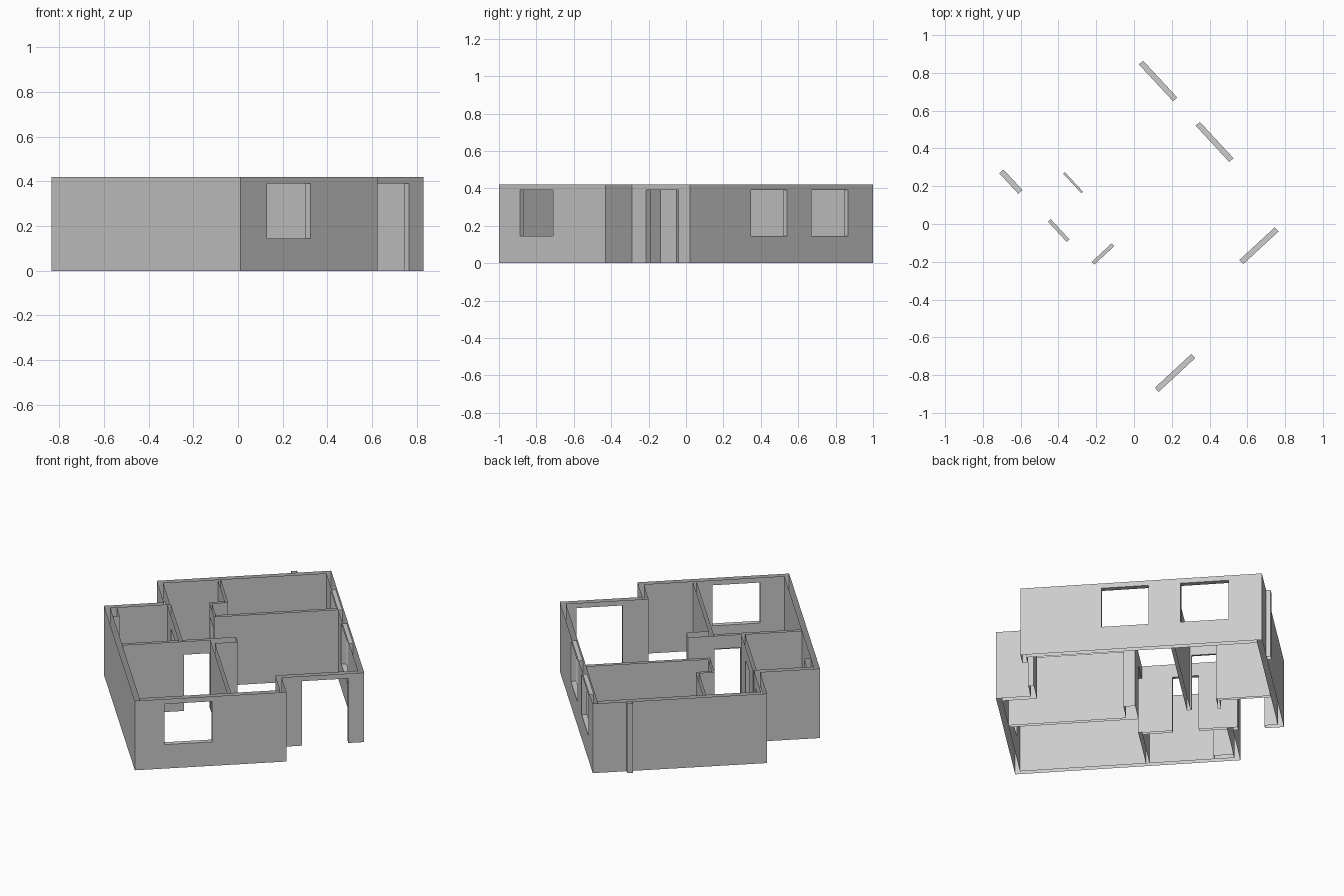
import bpy, bmesh, math
from mathutils import Matrix

cube = bpy.data.objects.get("Cube")
if cube:
    bpy.data.objects.remove(cube, do_unlink=True)

TOP, SILL, WINDOW_HEAD, DOOR_HEAD = 0.42, 0.145, 0.39, 0.34
T = 0.03                                   # outer wall thickness
TURN = Matrix.Rotation(math.radians(42.8), 4, 'Z')

grey = bpy.data.materials.new("wall grey")
grey.use_nodes = True
grey.diffuse_color = (0.6, 0.6, 0.6, 1)
grey.node_tree.nodes["Principled BSDF"].inputs["Base Color"].default_value = (0.6, 0.6, 0.6, 1)


def build_walls(name, rects, openings=()):
    """Merge plan rectangles (x0, y0, x1, y1) into open-topped walls and cut
    openings (x0, y0, x1, y1, z0, z1) through them."""
    spans = list(rects) + list(openings)
    xs = sorted({r[i] for r in spans for i in (0, 2)})
    ys = sorted({r[i] for r in spans for i in (1, 3)})
    zs = sorted({0, TOP} | {o[i] for o in openings for i in (4, 5)})
    axes = (xs, ys, zs)

    def inside(r, x, y):
        return r[0] < x < r[2] and r[1] < y < r[3]

    def solid(c):
        if any(i < 0 or i >= len(ax) - 1 for i, ax in zip(c, axes)):
            return False
        x, y, z = ((ax[i] + ax[i + 1]) / 2 for i, ax in zip(c, axes))
        if any(inside(o, x, y) and o[4] < z < o[5] for o in openings):
            return False
        return any(inside(r, x, y) for r in rects)

    bm = bmesh.new()
    for i in range(len(xs) - 1):
        for j in range(len(ys) - 1):
            for k in range(len(zs) - 1):
                cell = (i, j, k)
                if not solid(cell):
                    continue
                for axis in range(3):
                    for side in (0, 1):
                        beside = list(cell)
                        beside[axis] += 2 * side - 1
                        # wall tops and undersides stay open
                        outside = axis == 2 and not 0 <= beside[2] < len(zs) - 1
                        if outside or solid(beside):
                            continue
                        u, v = (axis + 1) % 3, (axis + 2) % 3
                        corners = []
                        for du, dv in ((0, 0), (1, 0), (1, 1), (0, 1)):
                            p = list(cell)
                            p[axis] += side
                            p[u] += du
                            p[v] += dv
                            corners.append(bm.verts.new([ax[n] for n, ax in zip(p, axes)]))
                        bm.faces.new(corners if side else corners[::-1])
    bmesh.ops.remove_doubles(bm, verts=bm.verts, dist=0.0001)
    bmesh.ops.dissolve_limit(bm, angle_limit=0.01, verts=bm.verts, edges=bm.edges)
    bm.transform(TURN)
    mesh = bpy.data.meshes.new(name)
    bm.to_mesh(mesh)
    bm.free()
    mesh.materials.append(grey)
    obj = bpy.data.objects.new(name, mesh)
    bpy.context.collection.objects.link(obj)


# Plan lines of the house, before it is turned
L, R, F, B = -0.672, 0.623, -0.741, 0.785
PORCH_X, PORCH_Y = 0.166, -0.549           # recessed entrance corner
NOTCH_X, NOTCH_Y = -0.341, 0.503           # recessed rear corner

# Outer shell with windows, entrance and rear door
build_walls("outer_walls", [
    (L, F, L + T, NOTCH_Y),
    (L, NOTCH_Y - T, NOTCH_X + T, NOTCH_Y),
    (NOTCH_X, NOTCH_Y - T, NOTCH_X + T, B),
    (NOTCH_X, B - T, R, B),
    (R - T, PORCH_Y, R, B),
    (PORCH_X - T, PORCH_Y, R, PORCH_Y + T),
    (PORCH_X - T, F, PORCH_X, PORCH_Y + T),
    (L, F, PORCH_X, F + T),
], [
    (-0.508, F, -0.245, F + T, SILL, WINDOW_HEAD),
    (R - T, -0.102, R, 0.16, SILL, WINDOW_HEAD),
    (R - T, 0.336, R, 0.602, SILL, WINDOW_HEAD),
    (0.28, PORCH_Y, 0.535, PORCH_Y + T, 0, WINDOW_HEAD),
    (NOTCH_X, 0.533, NOTCH_X + T, 0.681, 0, DOOR_HEAD),
])

# Room partitions with inner doors
build_walls("partitions", [
    (L + T, -0.015, -0.01, 0.005),
    (-0.135, -0.06, -0.01, 0.005),
    (-0.155, F + T, -0.135, 0.005),
    (-0.326, -0.015, -0.306, NOTCH_Y - T),
    (-0.094, 0.28, R - T, 0.3),
    (-0.094, 0.28, -0.082, 0.47),
    (-0.094, 0.455, 0.008, 0.47),
    (-0.008, 0.455, 0.008, B - T),
], [
    (-0.3, -0.015, -0.156, 0.005, 0, DOOR_HEAD),
    (-0.326, 0.173, -0.306, 0.319, 0, DOOR_HEAD),
    (-0.094, 0.308, -0.082, 0.45, 0, DOOR_HEAD),
])

# Small shafts against the walls
build_walls("rear_pilaster", [(0.405, B, 0.437, B + 0.025)])
build_walls("corner_duct", [(L + T, 0.364, L + T + 0.037, NOTCH_Y - T)])
